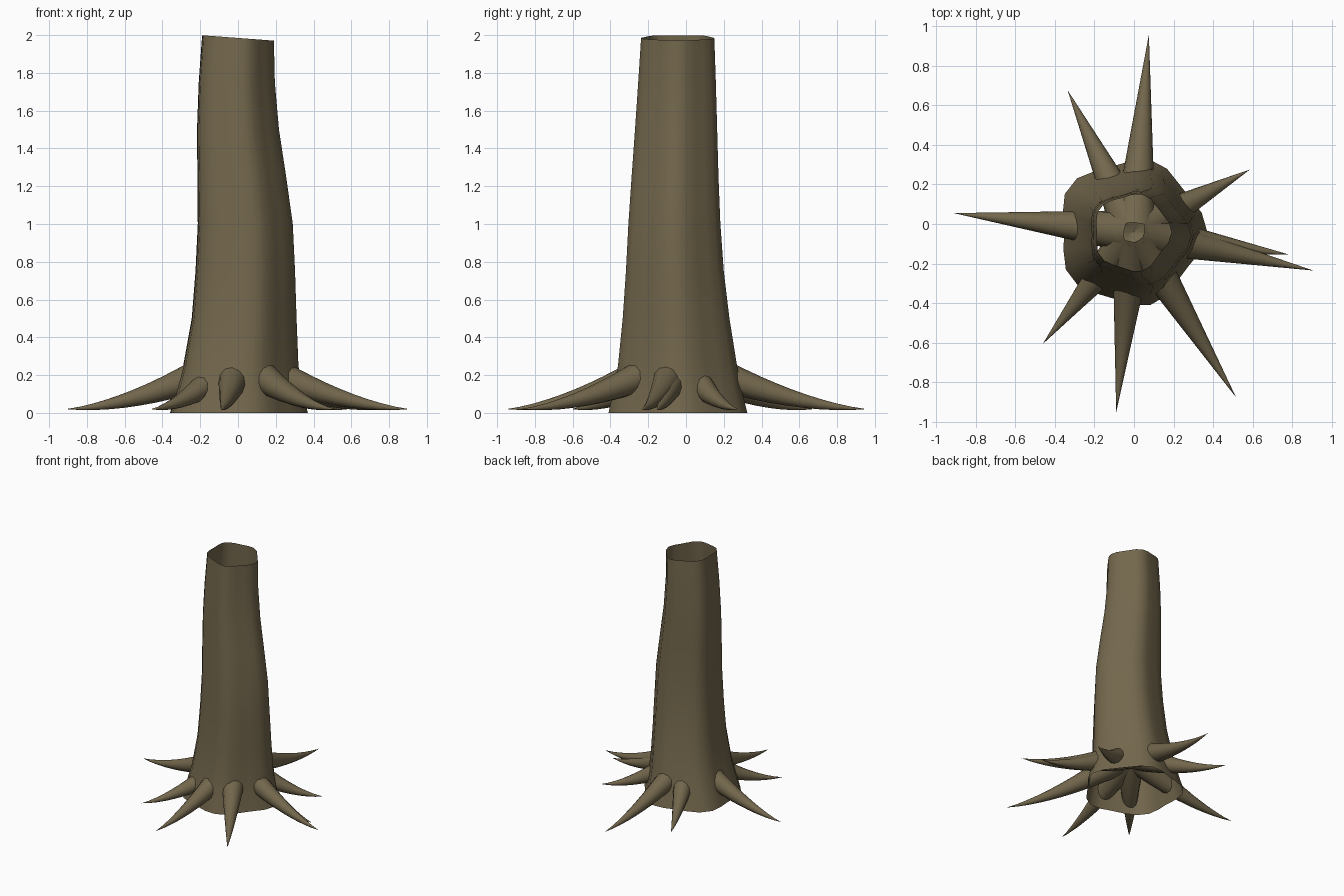
import bpy, bmesh, math
from mathutils import Vector

if "Cube" in bpy.data.objects:
    bpy.data.objects.remove(bpy.data.objects["Cube"])

bark = bpy.data.materials.new("brown bark")
bark.diffuse_color = (0.17, 0.135, 0.073, 1)
bark.use_nodes = True
bark.node_tree.nodes["Principled BSDF"].inputs["Base Color"].default_value = bark.diffuse_color


def tube(name, rings, tip=None):
    """Open smooth tube through rings of points, optionally closed to a tip."""
    bm = bmesh.new()
    rows = [[bm.verts.new(p) for p in ring] for ring in rings]
    n = len(rows[0])
    for a, b in zip(rows, rows[1:]):
        for i in range(n):
            j = (i + 1) % n
            bm.faces.new((a[i], a[j], b[j], b[i]))
    if tip is not None:
        t = bm.verts.new(tip)
        for i in range(n):
            bm.faces.new((rows[-1][i], rows[-1][(i + 1) % n], t))
    for f in bm.faces:
        f.smooth = True
    me = bpy.data.meshes.new(name)
    bm.to_mesh(me)
    bm.free()
    me.materials.append(bark)
    ob = bpy.data.objects.new(name, me)
    bpy.context.collection.objects.link(ob)
    return ob


# Trunk: five-lobed section fitted to the extents at each height
SIDES = 24
unit = []
for i in range(SIDES):
    a = 2 * math.pi * i / SIDES
    r = 1 + 0.06 * math.cos(5 * a) + 0.015 * math.sin(3 * a + 1)
    unit.append((r * math.cos(a), r * math.sin(a)))
ux0, ux1 = min(p[0] for p in unit), max(p[0] for p in unit)
uy0, uy1 = min(p[1] for p in unit), max(p[1] for p in unit)

# z, x min, x max, y min, y max
sections = [
    (0.0, -0.36, 0.37, -0.41, 0.325),
    (0.12, -0.325, 0.34, -0.385, 0.295),
    (0.25, -0.29, 0.32, -0.36, 0.27),
    (0.5, -0.245, 0.31, -0.335, 0.23),
    (0.75, -0.225, 0.302, -0.318, 0.20),
    (1.0, -0.213, 0.29, -0.305, 0.182),
    (1.25, -0.215, 0.255, -0.288, 0.172),
    (1.5, -0.217, 0.217, -0.27, 0.165),
    (1.75, -0.208, 0.195, -0.253, 0.158),
    (1.985, -0.19, 0.19, -0.238, 0.15),
]
rings = []
for z, x0, x1, y0, y1 in sections:
    ring = []
    for u, v in unit:
        x = x0 + (x1 - x0) * (u - ux0) / (ux1 - ux0)
        y = y0 + (y1 - y0) * (v - uy0) / (uy1 - uy0)
        tilt = -0.075 * x if z > 1.9 else 0   # slightly slanted rim
        ring.append((x, y, z + tilt))
    rings.append(ring)
tube("trunk", rings)

# Roots: tapered, curving down from the trunk's core to the ground
CORE = Vector((0, -0.04, 0))
TIPS = [(0.075, 0.955), (-0.335, 0.675), (-0.91, 0.055), (-0.46, -0.605),
        (-0.09, -0.95), (0.515, -0.875), (0.905, -0.235), (0.785, -0.155),
        (0.585, 0.275)]
RSIDES, STEPS = 12, 12
for k, (tx, ty) in enumerate(TIPS):
    out = Vector((tx, ty, 0)) - CORE
    length = out.length
    out.normalize()
    side = Vector((-out.y, out.x, 0))
    rings = []
    for s in range(STEPS):
        t = s / STEPS
        centre = CORE + out * (length * t)
        centre.z = 0.02 + 0.28 * (1 - t) ** 1.7
        slope = -0.28 * 1.7 * (1 - t) ** 0.7 / length
        along = (out + Vector((0, 0, slope))).normalized()
        up = along.cross(side)
        r = 0.11 * (1 - t)
        rings.append([centre + side * (r * math.cos(a)) + up * (r * math.sin(a))
                      for a in (2 * math.pi * i / RSIDES for i in range(RSIDES))])
    tube(f"root_{k + 1}", rings, tip=(tx, ty, 0.02))
